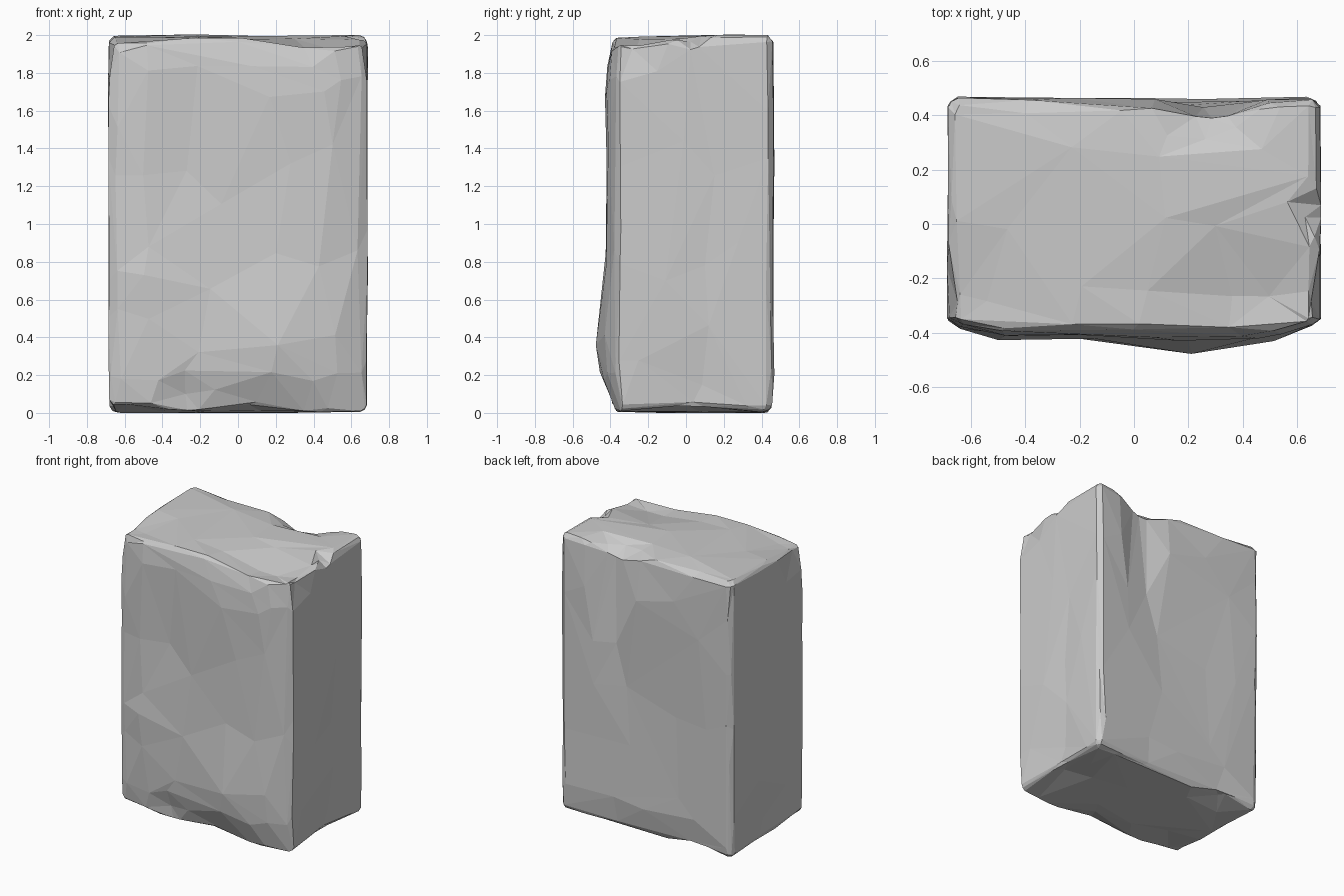
import bpy, bmesh, math
from mathutils import Vector, noise

cube = bpy.data.objects.get("Cube")
if cube:
    bpy.data.objects.remove(cube, do_unlink=True)

# Block limits and edge rounding
LOW = Vector((-0.685, -0.415, 0.0))
HIGH = Vector((0.685, 0.465, 2.0))
MIDDLE = (LOW + HIGH) / 2
HALF = (HIGH - LOW) / 2
ROUND = 0.05

# Stone colour
stone = bpy.data.materials.new("grey stone")
stone.use_nodes = True
grey = (0.6, 0.6, 0.6, 1)
stone.diffuse_color = grey
stone.node_tree.nodes["Principled BSDF"].inputs["Base Color"].default_value = grey

# Dents and swellings per side: centre, radii, outward height
FRONT = [(0.2, 0.38, 0.3, 0.3, 0.055), (0.1, 0, 0.6, 0.13, -0.05),
         (0, 2, 0.7, 0.12, -0.03), (-0.3, 1.35, 0.22, 0.35, -0.025),
         (0.2, 1.65, 0.25, 0.2, 0.015), (-0.5, 0.72, 0.2, 0.1, 0.015),
         (-0.28, 0.1, 0.1, 0.1, -0.03), (0.25, 0.9, 0.2, 0.3, 0.01)]
BACK = [(0.3, 1.75, 0.15, 0.5, -0.06), (0.1, 2, 0.4, 0.2, -0.03),
        (0.05, 0.9, 0.4, 0.5, -0.025), (0, 0, 0.6, 0.12, -0.03)]
TOP = [(0.45, -0.3, 0.35, 0.25, -0.075), (0.25, 0.45, 0.18, 0.13, -0.1),
       (-0.6, -0.35, 0.3, 0.3, -0.04), (0.68, 0.04, 0.08, 0.06, -0.05),
       (-0.3, 0.45, 0.3, 0.1, -0.02)]
BOTTOM = [(-0.6, -0.35, 0.25, 0.2, -0.04), (0.05, -0.4, 0.2, 0.12, -0.04),
          (0.6, 0, 0.12, 0.3, -0.04), (-0.4, 0.4, 0.15, 0.1, -0.04)]
SIDE = [(0.05, 0.1, 0.25, 0.22, -0.025), (0.1, 0.8, 0.1, 0.4, -0.008),
        (-0.3, 1.95, 0.15, 0.12, -0.03)]


def relief(bumps, u, v):
    return sum(d * math.exp(-((u - cu) / ru) ** 2 - ((v - cv) / rv) ** 2)
               for cu, cv, ru, rv, d in bumps)


def shape(p):
    """Round the edges of the block, then push each side by its relief."""
    core = Vector([max(-h + ROUND, min(h - ROUND, c)) for c, h in zip(p, HALF)])
    q = core + (p - core).normalized() * ROUND
    n = [c / h for c, h in zip(q, HALF)]
    q += MIDDLE
    x, y, z = q
    if n[1] < 0:
        # the front curves back towards both corners
        corner = max(0, abs(x) - 0.4) / 0.28
        push_y = relief(FRONT, x, z) - 0.055 * corner ** 2
    else:
        push_y = relief(BACK, x, z)
    push_x = relief(SIDE, y, z)
    push_z = relief(TOP if n[2] > 0 else BOTTOM, x, y)
    push = [d * math.copysign(abs(c) ** 6, c) for d, c in zip((push_x, push_y, push_z), n)]
    return q + Vector(push) + noise.noise_vector(q * 3.5) * 0.005


# Dense block, sculpted and then reduced to broad irregular facets
bm = bmesh.new()
bmesh.ops.create_cube(bm, size=1)
bmesh.ops.subdivide_edges(bm, edges=bm.edges[:], cuts=35, use_grid_fill=True)
for v in bm.verts:
    # crowd the grid towards the edges
    v.co = shape(Vector([math.sin(c * math.pi) * h for c, h in zip(v.co, HALF)]))
bmesh.ops.triangulate(bm, faces=bm.faces[:])
mesh = bpy.data.meshes.new("stone_block")
bm.to_mesh(mesh)
bm.free()
mesh.materials.append(stone)
mesh.shade_flat()
block = bpy.data.objects.new("stone_block", mesh)
bpy.context.collection.objects.link(block)

facets = block.modifiers.new("facets", "DECIMATE")
facets.ratio = 420 / len(mesh.polygons)
